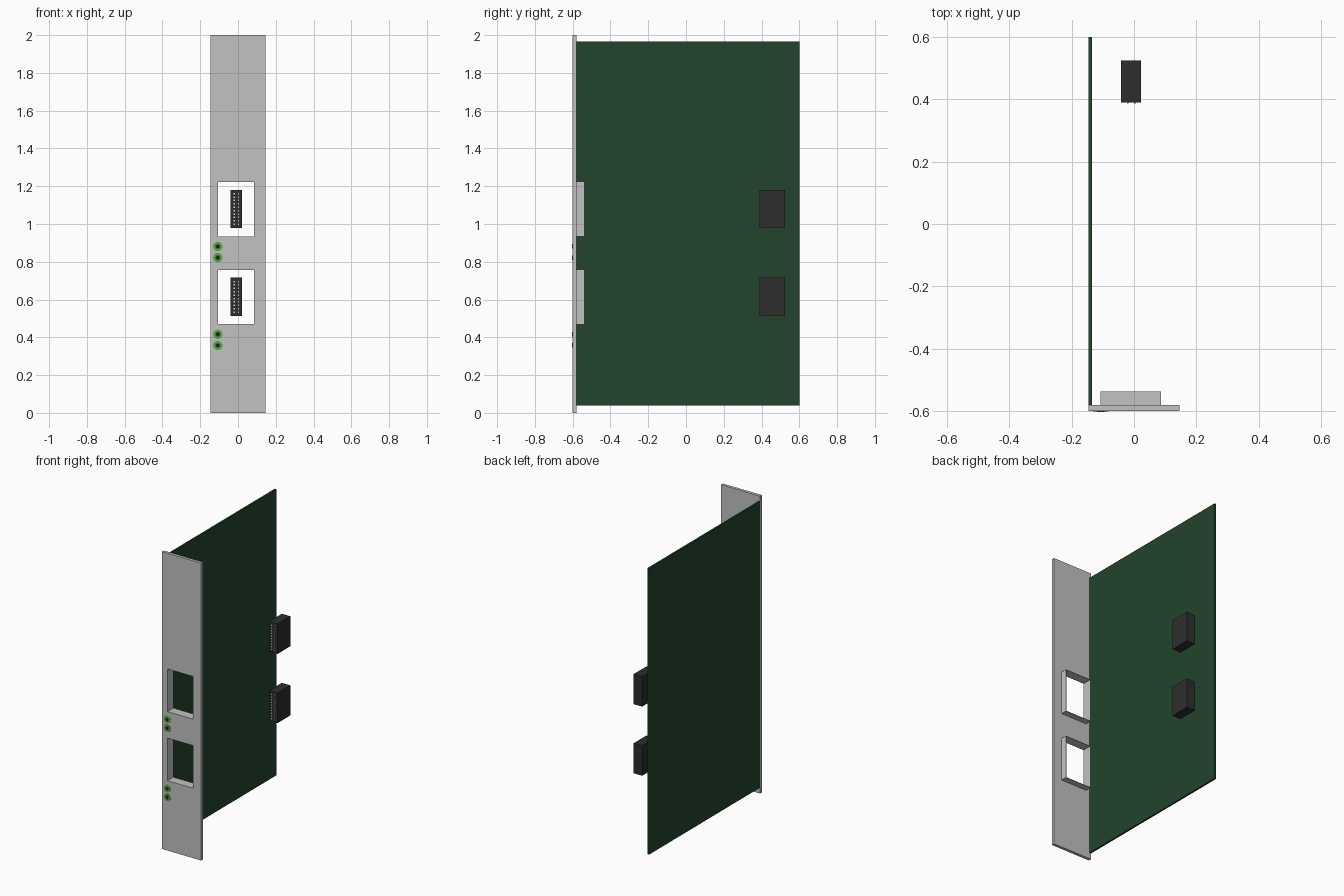
import bpy, bmesh, math
from mathutils import Matrix, Vector

cube = bpy.data.objects.get("Cube")
if cube:
    bpy.data.objects.remove(cube, do_unlink=True)


def material(name, r, g, b):
    m = bpy.data.materials.new(name)
    m.use_nodes = True
    m.diffuse_color = (r, g, b, 1)
    m.node_tree.nodes["Principled BSDF"].inputs["Base Color"].default_value = (r, g, b, 1)
    return m


GREY = material("panel grey", 0.54, 0.54, 0.55)
BOARD = material("board green", 0.016, 0.058, 0.025)
BLACK = material("connector black", 0.027, 0.027, 0.027)
PIN = material("contact white", 0.75, 0.75, 0.75)
LIME = material("socket green", 0.1, 0.4, 0.06)
DARK = material("socket dark", 0.012, 0.022, 0.012)


def finish(name, bm, mat):
    bmesh.ops.recalc_face_normals(bm, faces=bm.faces)
    mesh = bpy.data.meshes.new(name)
    bm.to_mesh(mesh)
    bm.free()
    mesh.materials.append(mat)
    obj = bpy.data.objects.new(name, mesh)
    bpy.context.collection.objects.link(obj)
    return obj


def add_box(bm, low, high):
    low, high = Vector(low), Vector(high)
    size = high - low
    bmesh.ops.create_cube(bm, size=1, matrix=Matrix.Translation((low + high) / 2)
                          @ Matrix.Diagonal((*size, 1)))


def pierced_plate(name, xs, zs, y0, y1, mat):
    """Plate in the xz plane, open at the middle column of every odd row."""
    bm = bmesh.new()
    grid = [[bm.verts.new((x, y0, z)) for x in xs] for z in zs]
    for j in range(len(zs) - 1):
        for i in range(len(xs) - 1):
            if not (i == 1 and j % 2 == 1):
                bm.faces.new((grid[j][i], grid[j][i + 1], grid[j + 1][i + 1], grid[j + 1][i]))
    made = bmesh.ops.extrude_face_region(bm, geom=bm.faces[:], use_keep_orig=True)
    moved = [v for v in made["geom"] if isinstance(v, bmesh.types.BMVert)]
    bmesh.ops.translate(bm, verts=moved, vec=(0, y1 - y0, 0))
    return finish(name, bm, mat)


def add_disc(bm, x, z, radius, y0, y1):
    place = Matrix.Translation((x, (y0 + y1) / 2, z)) @ Matrix.Rotation(math.pi / 2, 4, "X")
    bmesh.ops.create_cone(bm, cap_ends=True, segments=16, radius1=radius, radius2=radius,
                          depth=y1 - y0, matrix=place)


# Front panel with two openings
LEFT, RIGHT = -0.105, 0.085
WINDOWS = {"lower": (0.47, 0.757), "upper": (0.935, 1.222)}
pierced_plate("front_panel", (-0.146, LEFT, RIGHT, 0.146),
              (0, *WINDOWS["lower"], *WINDOWS["upper"], 2), -0.6, -0.58, GREY)

# Circuit board
bm = bmesh.new()
add_box(bm, (-0.146, -0.58, 0.04), (-0.134, 0.6, 1.965))
finish("circuit_board", bm, BOARD)

for level, (low, high) in WINDOWS.items():
    # Thin sleeve behind the opening
    wall = 0.002
    pierced_plate(level + "_window_sleeve", (LEFT - wall, LEFT, RIGHT, RIGHT + wall),
                  (low - wall, low, high, high + wall), -0.58, -0.537, GREY)

    # Rear connector block
    middle = (low + high) / 2 + 0.001
    bm = bmesh.new()
    add_box(bm, (-0.041, 0.39, middle - 0.101), (0.022, 0.525, middle + 0.101))
    finish(level + "_connector", bm, BLACK)

    # Two columns of contacts on the connector
    bm = bmesh.new()
    for x in (-0.02, 0.003):
        for row in range(10):
            z = middle + (row - 4.5) * 0.018
            add_box(bm, (x - 0.003, 0.386, z - 0.004), (x + 0.003, 0.391, z + 0.004))
    finish(level + "_contacts", bm, PIN)

    # Pair of round sockets below the opening
    rings, cores = bmesh.new(), bmesh.new()
    for drop in (0.054, 0.113):
        add_disc(rings, -0.107, low - drop, 0.025, -0.6015, -0.599)
        add_disc(cores, -0.107, low - drop, 0.012, -0.603, -0.599)
    finish(level + "_socket_rings", rings, LIME)
    finish(level + "_socket_cores", cores, DARK)
